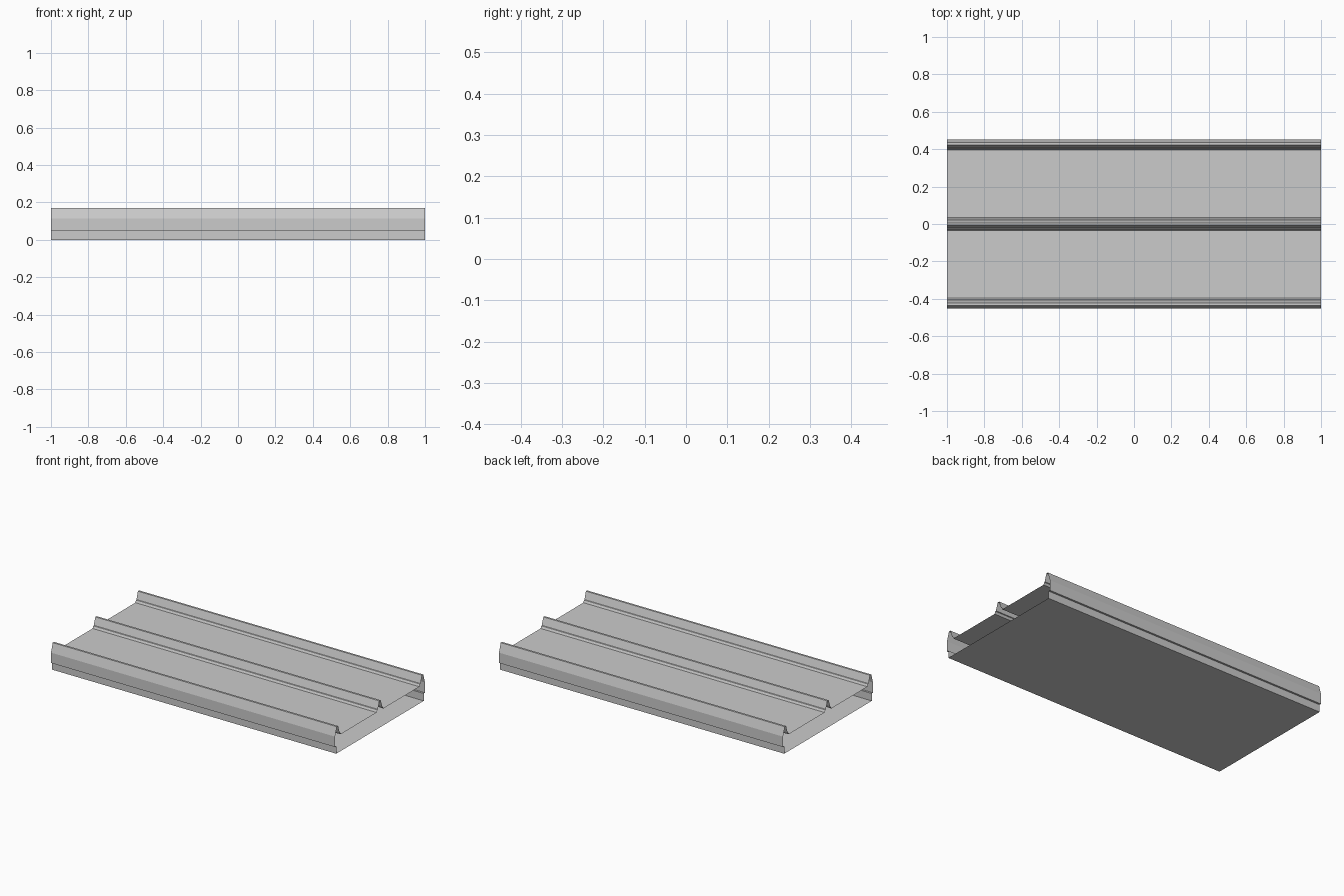
import bpy, bmesh

if "Cube" in bpy.data.objects:
    bpy.data.objects.remove(bpy.data.objects["Cube"])


def extrude_sheet(name, profile, half_length=1.0):
    """Sweep an open (y, z) profile along x as a thin, open-ended sheet."""
    bm = bmesh.new()
    verts = [bm.verts.new((-half_length, y, z)) for y, z in profile]
    edges = [bm.edges.new(pair) for pair in zip(verts, verts[1:])]
    new = bmesh.ops.extrude_edge_only(bm, edges=edges)["geom"]
    bmesh.ops.translate(bm, vec=(2 * half_length, 0, 0),
                        verts=[g for g in new if isinstance(g, bmesh.types.BMVert)])
    bmesh.ops.recalc_face_normals(bm, faces=bm.faces)
    mesh = bpy.data.meshes.new(name)
    bm.to_mesh(mesh)
    bm.free()
    # make the widest face point outward
    widest = max(mesh.polygons, key=lambda p: p.area)
    if (widest.normal.z > 0) != (name == "roof_sheet"):
        mesh.flip_normals()
    obj = bpy.data.objects.new(name, mesh)
    bpy.context.collection.objects.link(obj)
    return obj


def mirrored(half):
    return half + [(-y, z) for y, z in reversed(half)]


# Ribbed top sheet: side wall, edge rib, flat pan, centre rib
half_roof = [
    (-0.452, 0.047), (-0.452, 0.113),                      # side wall
    (-0.435, 0.170), (-0.422, 0.170), (-0.407, 0.123),     # edge rib
    (-0.403, 0.121), (-0.396, 0.107),                      # step to pan
    (-0.034, 0.107), (-0.027, 0.121), (-0.022, 0.123),     # pan and step
    (-0.0065, 0.170),                                      # centre rib
]
extrude_sheet("roof_sheet", mirrored(half_roof))

# Shallow bottom tray with a small lip meeting the side walls
half_tray = [(-0.452, 0.047), (-0.440, 0.047), (-0.440, 0.0)]
extrude_sheet("bottom_tray", mirrored(half_tray))
